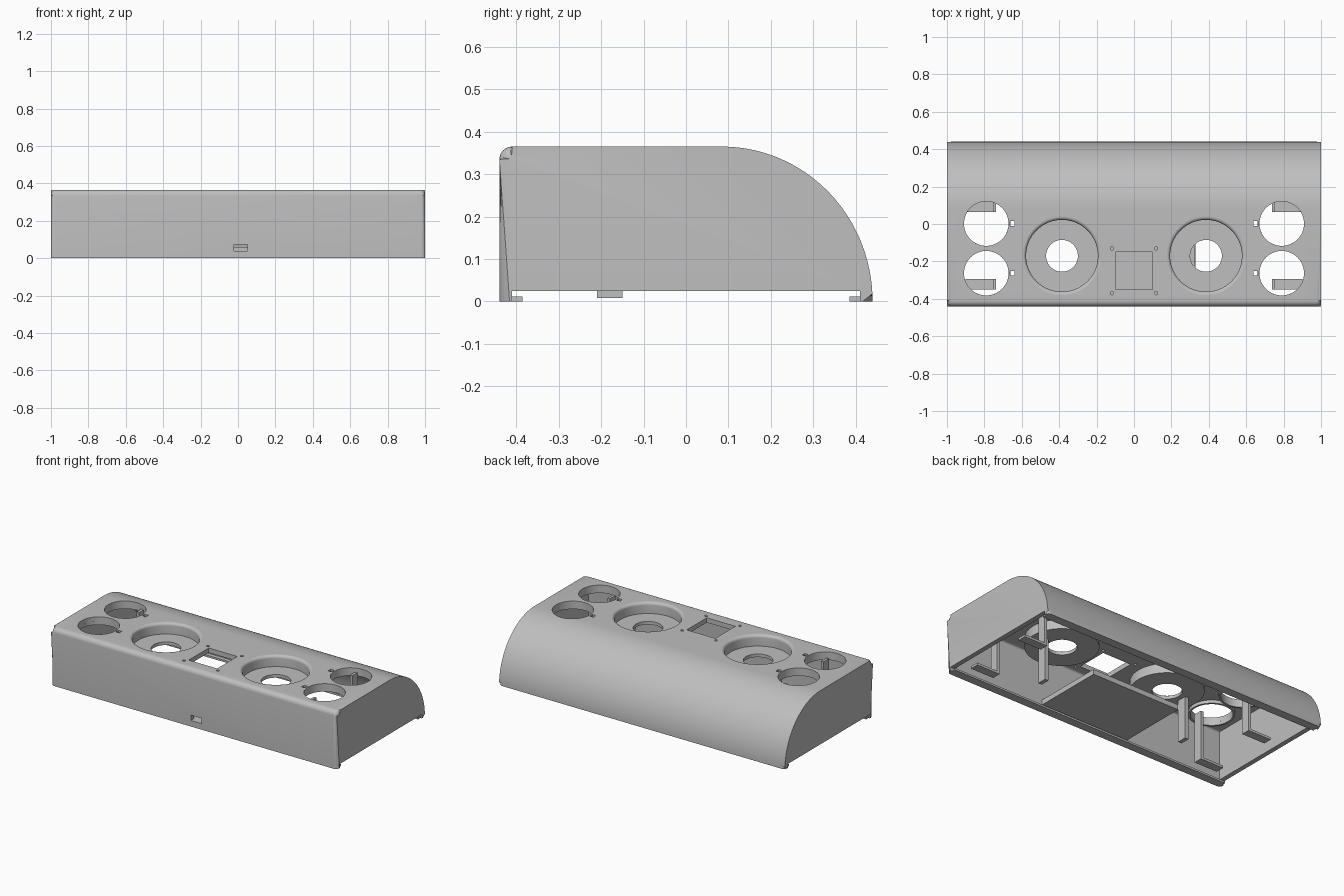
import bpy, bmesh, math
from mathutils import Vector

cube = bpy.data.objects.get("Cube")
if cube:
    bpy.data.objects.remove(cube, do_unlink=True)

grey = bpy.data.materials.new("matte_grey")
grey.use_nodes = True
grey.diffuse_color = (0.52, 0.52, 0.52, 1)
grey.node_tree.nodes["Principled BSDF"].inputs["Base Color"].default_value = (0.52, 0.52, 0.52, 1)

FRONT, BACK, TOP, WALL = -0.44, 0.44, 0.365, 0.03


def finish(name, bm):
    bmesh.ops.recalc_face_normals(bm, faces=bm.faces)
    mesh = bpy.data.meshes.new(name)
    bm.to_mesh(mesh)
    bm.free()
    mesh.materials.append(grey)
    ob = bpy.data.objects.new(name, mesh)
    bpy.context.collection.objects.link(ob)
    return ob


def box(name, x, y, z):
    bm = bmesh.new()
    bmesh.ops.create_cube(bm, size=1)
    for v in bm.verts:
        v.co = Vector([(a + b) / 2 + c * (b - a) for (a, b), c in zip((x, y, z), v.co)])
    return finish(name, bm)


def cylinder(name, x, y, z, r, sides=64):
    bm = bmesh.new()
    bmesh.ops.create_cone(bm, cap_ends=True, segments=sides, radius1=r, radius2=r, depth=z[1] - z[0])
    bmesh.ops.translate(bm, verts=bm.verts, vec=(x, y, sum(z) / 2))
    return finish(name, bm)


def lathe(name, x, y, profile, sides=72):
    """Closed ring profile of (radius, z) spun about a vertical axis."""
    bm = bmesh.new()
    rings = []
    for i in range(sides):
        a = math.tau * i / sides
        rings.append([bm.verts.new((x + r * math.cos(a), y + r * math.sin(a), z)) for r, z in profile])
    for i, ring in enumerate(rings):
        nxt = rings[(i + 1) % sides]
        for j in range(len(profile)):
            k = (j + 1) % len(profile)
            bm.faces.new((ring[j], nxt[j], nxt[k], ring[k]))
    return finish(name, bm)


def body(name, inset, half, bottom, fillet, bevel=0):
    """Side profile with a rounded front edge and a quarter-round back."""
    f, t = FRONT + inset, TOP - inset
    pts = [(f, bottom)]
    for i in range(9):
        a = math.pi / 2 * i / 8
        pts.append((f + fillet - fillet * math.cos(a), t - fillet + fillet * math.sin(a)))
    for i in range(33):
        a = math.pi / 2 * (1 - i / 32)
        pts.append((0.085 + (0.355 - inset) * math.cos(a), t * math.sin(a)))
    if bottom < 0:
        pts.append((pts[-1][0], bottom))
    bm = bmesh.new()
    ends = [[bm.verts.new((s * half, y, z)) for y, z in pts] for s in (-1, 1)]
    for e in ends:
        bm.faces.new(e)
    for i in range(len(pts)):
        k = (i + 1) % len(pts)
        bm.faces.new((ends[0][i], ends[0][k], ends[1][k], ends[1][i]))
    if bevel:
        rim = [e for e in bm.edges
               if abs(e.verts[0].co.x - e.verts[1].co.x) < 1e-5
               and max(v.co.z for v in e.verts) > bottom + 1e-4]
        bmesh.ops.bevel(bm, geom=rim, offset=bevel, segments=5, profile=0.5, affect='EDGES')
    return finish(name, bm)


def cut(target, cutter):
    mod = target.modifiers.new("cut", 'BOOLEAN')
    mod.operation, mod.solver, mod.object = 'DIFFERENCE', 'EXACT', cutter
    bpy.context.view_layer.objects.active = target
    bpy.ops.object.modifier_apply(modifier=mod.name)
    bpy.data.objects.remove(cutter, do_unlink=True)


# Hollow housing, open below, with raised ends for a sliding base
shell = body("housing", 0, 1.0, 0.0, 0.03, 0.024)
cut(shell, body("cavity", WALL, 0.97, -0.1, 0.012))
cut(shell, box("base_slot", (-1.2, 1.2), (-0.41, 0.41), (-0.1, 0.025)))

# Display window and front port
cut(shell, box("window_hole", (-0.1, 0.1), (-0.35, -0.15), (0.2, 0.5)))
cut(shell, box("port_hole", (-0.022, 0.052), (-0.5, -0.38), (0.038, 0.072)))
for x in (-0.118, 0.118):
    for y in (-0.37, -0.13):
        cut(shell, cylinder("screw_hole", x, y, (0.2, 0.5), 0.009, 16))

for s, side in ((1, "left"), (-1, "right")):
    # Round openings with collars, and the small slots beside them
    for y in (0.002, -0.263):
        cut(shell, cylinder("round_hole", s * 0.79, y, (0.2, 0.5), 0.119))
        cut(shell, box("small_hole", sorted((s * 0.638, s * 0.662)), (y - 0.013, y + 0.013), (0.2, 0.5)))
        lathe(f"{side}_collar", s * 0.79, y,
              [(0.119, 0.336), (0.119, 0.315), (0.131, 0.315), (0.131, 0.336)])
    # Large recessed dish with a central opening
    cx, cy = s * 0.385, -0.17
    cut(shell, cylinder("dish_hole", cx, cy, (0.2, 0.5), 0.21, 72))
    lip = [(0.21 - 0.018 * math.sin(a), 0.347 + 0.018 * math.cos(a))
           for a in (math.pi / 2 * i / 6 for i in range(7))]
    lathe(f"{side}_dish", cx, cy,
          lip + [(0.192, 0.295), (0.085, 0.295), (0.085, 0.275), (0.21, 0.275)])
    # Mounting legs below the round openings
    for y0, y1 in ((0.065, 0.12), (-0.35, -0.295)):
        box(f"{side}_leg", sorted((s * 0.738, s * 0.755)), (y0, y1), (0.025, 0.336))
        box(f"{side}_foot", sorted((s * 0.738, s * 0.9)), (y0, y1), (0.025, 0.04))
    # Post under the dish
    box(f"{side}_dish_post", sorted((s * 0.5, s * 0.525)), (-0.21, -0.15), (0.008, 0.28))

# Rails that hold the base
box("front_rail", (-0.99, 0.99), (-0.412, -0.385), (0, 0.012))
box("back_rail", (-0.99, 0.99), (0.385, 0.412), (0, 0.012))

# Circuit tray behind the port
box("tray", (-0.29, 0.33), (-0.412, 0.04), (0.028, 0.038))
box("tray_back_edge", (-0.29, 0.33), (0.03, 0.04), (0.028, 0.06))
for x in (-0.29, 0.32):
    box("tray_side_edge", (x, x + 0.01), (-0.412, 0.04), (0.028, 0.06))

# Smooth curves, sharp corners
bpy.ops.object.select_all(action='DESELECT')
for ob in bpy.context.collection.objects:
    if ob.type == 'MESH':
        ob.select_set(True)
        bpy.context.view_layer.objects.active = ob
bpy.ops.object.shade_smooth_by_angle(angle=math.radians(30))
